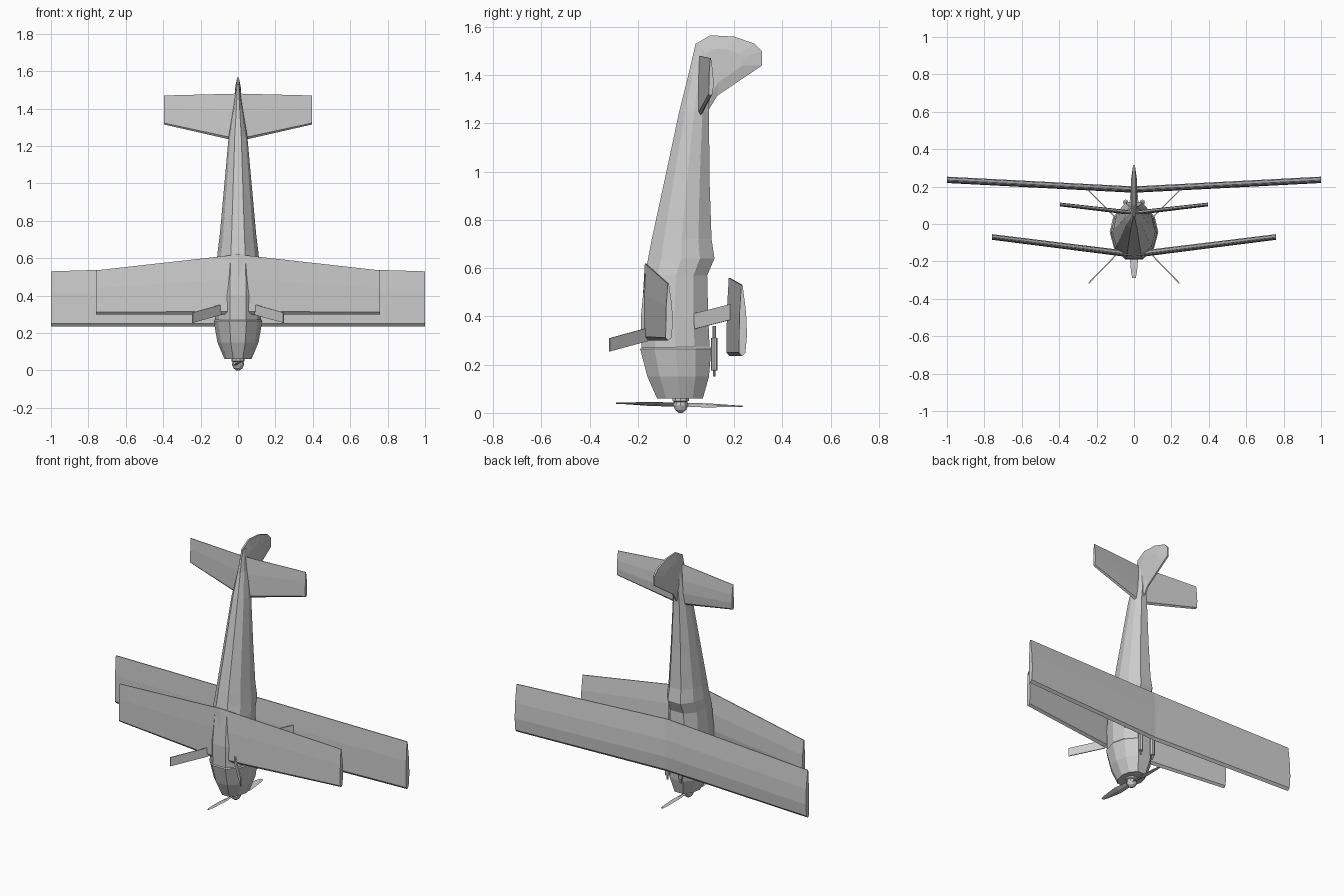
import bpy, bmesh, math
from mathutils import Vector

cube = bpy.data.objects.get("Cube")
if cube:
    bpy.data.objects.remove(cube, do_unlink=True)

grey = bpy.data.materials.new("plain_grey")
grey.use_nodes = True
grey.diffuse_color = (0.6, 0.6, 0.6, 1)
grey.node_tree.nodes["Principled BSDF"].inputs["Base Color"].default_value = (0.6, 0.6, 0.6, 1)


def loft(name, rings):
    """Skin equal-length rings of points and cap both ends."""
    bm = bmesh.new()
    loops = [[bm.verts.new(p) for p in ring] for ring in rings]
    n = len(loops[0])
    for a, b in zip(loops, loops[1:]):
        for i in range(n):
            j = (i + 1) % n
            bm.faces.new((a[i], a[j], b[j], b[i]))
    bm.faces.new(loops[0])
    bm.faces.new(loops[-1])
    bmesh.ops.recalc_face_normals(bm, faces=bm.faces)
    mesh = bpy.data.meshes.new(name)
    bm.to_mesh(mesh)
    bm.free()
    mesh.materials.append(grey)
    obj = bpy.data.objects.new(name, mesh)
    bpy.context.collection.objects.link(obj)
    return obj


def body_ring(z, low, high, half):
    """Ten-sided body section, flat on the belly and the back."""
    h = high - low
    side = [(0.35, 0), (0.82, 0.2), (1, 0.5), (0.85, 0.78), (0.4, 1)]
    right = [(half * u, low + h * v, z) for u, v in side]
    return right + [(-x, y, z) for x, y, z in reversed(right)]


def turned(name, x, y, stations, sides=10):
    """Round part along z from (height, radius) stations."""
    rings = [[(x + r * math.cos(math.tau * i / sides), y + r * math.sin(math.tau * i / sides), z)
              for i in range(sides)] for z, r in stations]
    return loft(name, rings)


def wing(name, span, root, tip):
    """Root and tip are (centre y, leading z, trailing z, thickness)."""
    section = [(0, 0), (0.05, 0.42), (0.3, 0.62), (0.62, 0.5), (1, 0.08),
               (1, -0.08), (0.6, -0.3), (0.05, -0.38)]

    def ring(x, spec):
        y, lead, trail, thick = spec
        return [(x, y + v * thick, lead + u * (trail - lead)) for u, v in section]
    return loft(name, [ring(-span, tip), ring(0, root), ring(span, tip)])


def strut(name, start, end, chord, thick=0.006):
    """Flat brace with its chord running along z."""
    a, b = Vector(start), Vector(end)
    across = (b - a).cross(Vector((0, 0, 1))).normalized() * thick / 2
    up = Vector((0, 0, chord / 2))
    return loft(name, [[p - up - across, p - up + across, p + up + across, p + up - across]
                       for p in (a, b)])


# Engine cowl with a small step behind it
loft("engine_cowl", [body_ring(*s) for s in [
    (0.06, -0.12, 0.07, 0.072), (0.15, -0.16, 0.095, 0.11),
    (0.265, -0.19, 0.105, 0.13), (0.275, -0.18, 0.1, 0.122)]])

# Fuselage with the raised back behind the cockpit
loft("fuselage", [body_ring(*s) for s in [
    (0.27, -0.185, 0.098, 0.124), (0.4, -0.187, 0.092, 0.124),
    (0.57, -0.17, 0.088, 0.115), (0.64, -0.157, 0.118, 0.108),
    (0.72, -0.142, 0.106, 0.098), (0.95, -0.092, 0.098, 0.077),
    (1.25, -0.028, 0.095, 0.05), (1.4, 0.01, 0.1, 0.025),
    (1.53, 0.04, 0.1, 0.008)]])

# Fin and rudder, thickest in the middle
outline = [(0.0, 1.36), (0.04, 1.53), (0.1, 1.565), (0.2, 1.56), (0.285, 1.53),
           (0.315, 1.5), (0.315, 1.44), (0.13, 1.315), (0.09, 1.25)]


def fin_ring(x, scale):
    return [(x, 0.14 + (y - 0.14) * scale, 1.44 + (z - 1.44) * scale) for y, z in outline]


loft("tail_fin", [fin_ring(-0.016, 0.55), fin_ring(-0.005, 1),
                  fin_ring(0.005, 1), fin_ring(0.016, 0.55)])

# Wings and tailplane
wing("upper_wing", 1.0, (0.18, 0.235, 0.56, 0.034), (0.232, 0.235, 0.53, 0.034))
wing("lower_wing", 0.76, (-0.168, 0.3, 0.62, 0.034), (-0.073, 0.3, 0.535, 0.03))
wing("tailplane", 0.395, (0.056, 1.225, 1.48, 0.024), (0.102, 1.315, 1.47, 0.02))

# Braces, landing legs and guns on both sides
for side, s in (("left", 1), ("right", -1)):
    strut(side + "_wing_brace", (0.1 * s, 0.035, 0.38), (0.25 * s, 0.185, 0.418), 0.065)
    strut(side + "_landing_leg", (0.09 * s, -0.16, 0.325), (0.243 * s, -0.317, 0.282), 0.055)
    turned(side + "_gun", 0.045 * s, 0.117, [
        (0.15, 0.005), (0.175, 0.005), (0.177, 0.014), (0.31, 0.014),
        (0.312, 0.008), (0.36, 0.008)], 8)

# Propeller shaft and spinner
turned("propeller_shaft", 0, -0.022, [(0.045, 0.026), (0.05, 0.036), (0.065, 0.036)])
turned("spinner", 0, -0.022, [(0, 0.008), (0.012, 0.024), (0.03, 0.032), (0.046, 0.03)])

# Two-bladed propeller, twisted along each blade
blade = []
for reach, half, twist in [(-0.262, 0.009, 8), (-0.23, 0.016, 12), (-0.12, 0.027, 18), (-0.02, 0.018, 28),
                           (0.02, 0.018, -28), (0.12, 0.027, -18), (0.23, 0.016, -12), (0.262, 0.009, -8)]:
    a = math.radians(twist)
    c, t = Vector((math.cos(a), 0, math.sin(a))) * half, Vector((-math.sin(a), 0, math.cos(a))) * 0.003
    mid = Vector((0, -0.028 + reach, 0.034 - 0.025 * reach))
    blade.append([mid - c, mid - t, mid + c, mid + t])
loft("propeller", blade)
